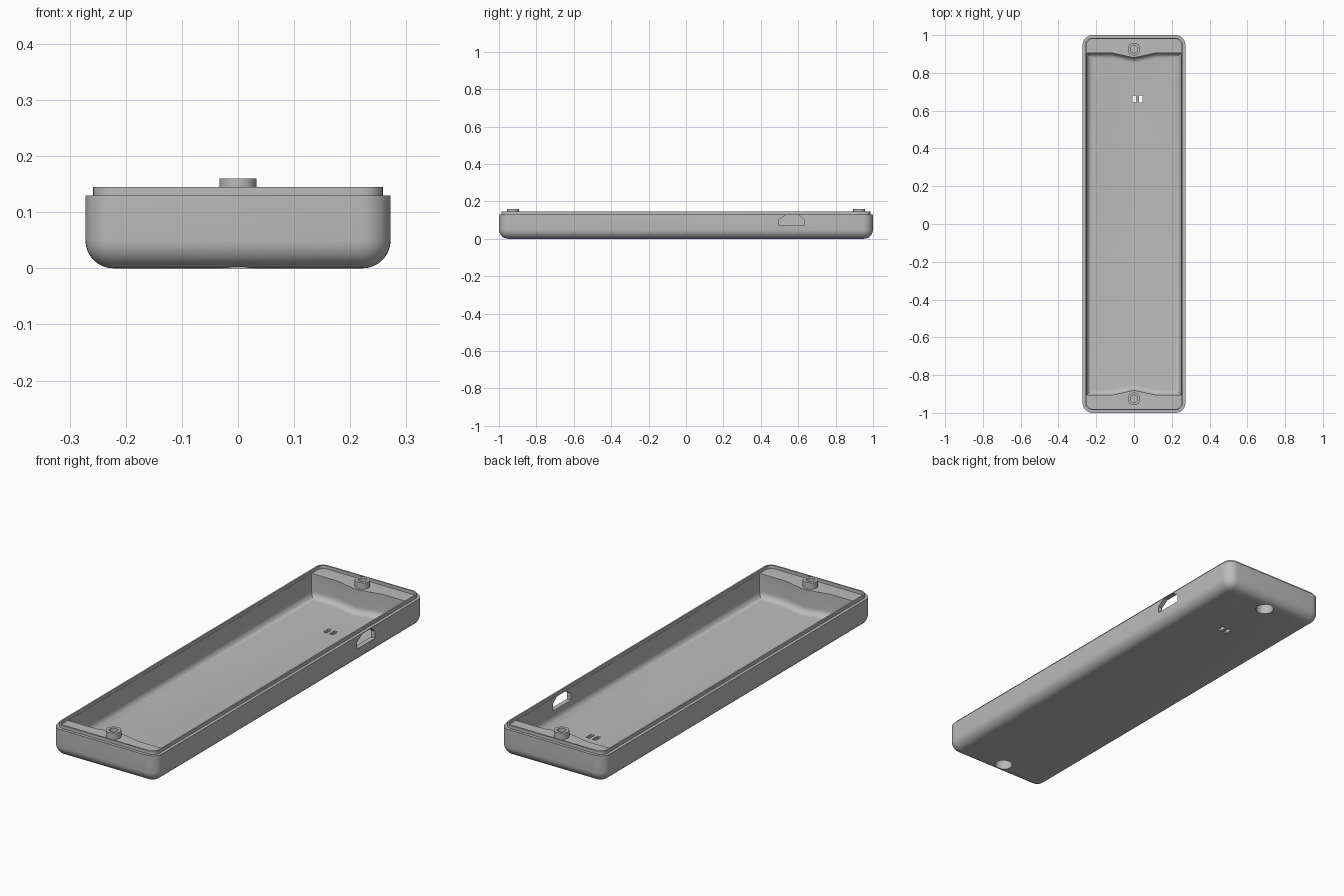
import bpy, bmesh
from math import sin, cos, pi

old = bpy.data.objects.get("Cube")
if old:
    bpy.data.objects.remove(old, do_unlink=True)

grey = bpy.data.materials.new("plain grey")
grey.use_nodes = True
colour = (0.5, 0.5, 0.5, 1)
grey.diffuse_color = colour
grey.node_tree.nodes["Principled BSDF"].inputs["Base Color"].default_value = colour


def rounded(hx, hy, r, z, n=8):
    """Ring of points around a rounded rectangle."""
    ring = []
    for q, (sx, sy) in enumerate([(1, 1), (-1, 1), (-1, -1), (1, -1)]):
        for i in range(n + 1):
            a = (q + i / n) * pi / 2
            ring.append((sx * (hx - r) + r * cos(a), sy * (hy - r) + r * sin(a), z))
    return ring


def circle(r, y, z, n=32):
    return [(r * cos(2 * pi * i / n), y + r * sin(2 * pi * i / n), z) for i in range(n)]


def loft(name, rings, closed=False):
    """Skin a stack of rings, capped at the ends or joined into a tube."""
    bm = bmesh.new()
    loops = [[bm.verts.new(p) for p in ring] for ring in rings]
    n = len(loops[0])
    pairs = list(zip(loops, loops[1:]))
    if closed:
        pairs.append((loops[-1], loops[0]))
    else:
        bm.faces.new(loops[0])
        bm.faces.new(loops[-1])
    for a, b in pairs:
        for i in range(n):
            j = (i + 1) % n
            bm.faces.new((a[i], a[j], b[j], b[i]))
    bmesh.ops.recalc_face_normals(bm, faces=bm.faces)
    mesh = bpy.data.meshes.new(name)
    bm.to_mesh(mesh)
    bm.free()
    mesh.materials.append(grey)
    obj = bpy.data.objects.new(name, mesh)
    bpy.context.collection.objects.link(obj)
    return obj


def activate(obj):
    bpy.ops.object.select_all(action='DESELECT')
    obj.select_set(True)
    bpy.context.view_layer.objects.active = obj


def cut(obj, cutter):
    cutter.hide_render = True
    activate(obj)
    mod = obj.modifiers.new("cut", 'BOOLEAN')
    mod.operation, mod.solver, mod.object = 'DIFFERENCE', 'EXACT', cutter
    bpy.ops.object.modifier_apply(modifier=mod.name)
    bpy.data.objects.remove(cutter, do_unlink=True)


def fillet(radius, steps=8):
    """Pairs of inset and height for a rounded bottom edge."""
    for i in range(steps + 1):
        a = i / steps * pi / 2
        yield radius * (1 - sin(a)), radius * (1 - cos(a))


# Outer shell with rounded underside and a stepped lip
HX, HY, RIM, LIP, TOP = 0.272, 1.0, 0.13, 0.145, 0.16
rings = [rounded(HX - d, HY - d, 0.052 - d, z) for d, z in fillet(0.05)]
rings += [rounded(HX, HY, 0.052, RIM), rounded(0.258, 0.986, 0.038, RIM),
          rounded(0.258, 0.986, 0.038, LIP)]
tray = loft("tray", rings)

# Shallow recess inside the lip
cut(tray, loft("recess", [rounded(0.251, 0.979, 0.031, z) for z in (RIM, 0.2)]))


# Main cavity, narrowed at both ends by pointed shoulders
def cavity_ring(d, z):
    end = [(0.25 - d, 0.905 - d), (0.115, 0.905 - d), (0, 0.88 - d),
           (-0.115, 0.905 - d), (-0.25 + d, 0.905 - d)]
    return [(x, y, z) for x, y in end] + [(-x, -y, z) for x, y in end]


rings = [cavity_ring(d, z + 0.02) for d, z in fillet(0.03)]
cut(tray, loft("cavity", rings + [cavity_ring(0, 0.2)]))

# Socket opening in the left wall
socket = [(0.497, 0.07), (0.631, 0.07), (0.631, 0.102), (0.604, 0.127),
          (0.535, 0.127), (0.497, 0.102)]
cut(tray, loft("socket", [[(x, y, z) for y, z in socket] for x in (0.2, 0.3)]))

# Two small slots through the floor
for x in (0.002, 0.035):
    slot = [(x - 0.009, 0.643), (x + 0.009, 0.643), (x + 0.009, 0.68), (x - 0.009, 0.68)]
    cut(tray, loft("slot", [[(px, py, z) for px, py in slot] for z in (-0.1, 0.06)]))

# Screw wells below and hollow posts above
posts = []
for name, y in (("front_post", -0.925), ("back_post", 0.925)):
    cut(tray, loft("well", [circle(0.04, y, z) for z in (-0.1, 0.08)]))
    cut(tray, loft("bore", [circle(0.019, y, z) for z in (0.1, 0.2)]))
    tube = [(0.033, 0.125), (0.033, TOP), (0.019, TOP), (0.019, 0.125)]
    posts.append(loft(name, [circle(r, y, z) for r, z in tube], closed=True))

for obj in [tray] + posts:
    activate(obj)
    bpy.ops.object.shade_smooth_by_angle(angle=pi / 6)
